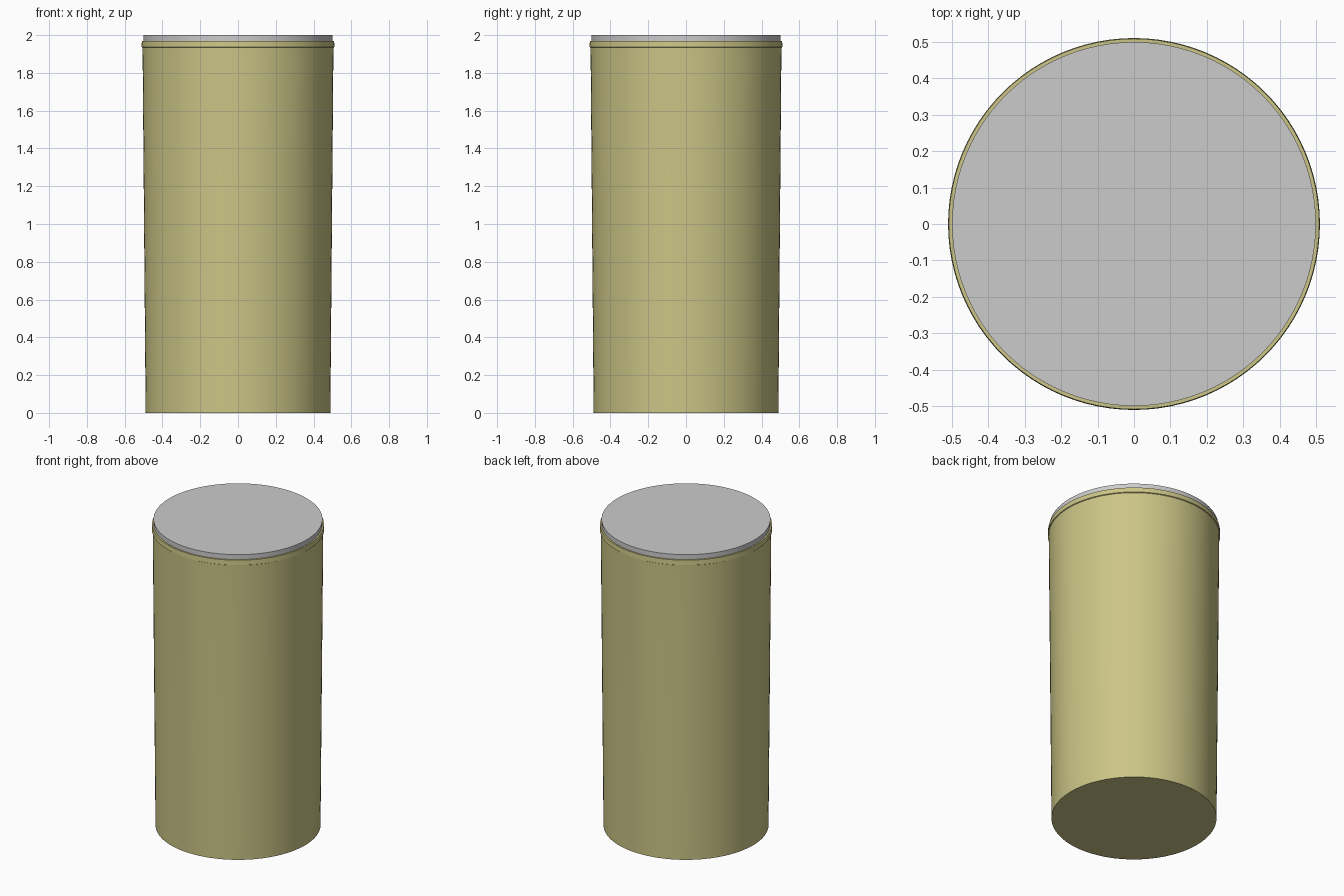
import bpy, bmesh
from math import radians, sin, cos, pi

if "Cube" in bpy.data.objects:
    bpy.data.objects.remove(bpy.data.objects["Cube"])

SEGMENTS = 96


def lathe(name, profile, color=None):
    """Revolve (radius, z) points about z; open ends are capped flat."""
    bm = bmesh.new()
    rings = [[bm.verts.new((r * cos(2 * pi * i / SEGMENTS),
                            r * sin(2 * pi * i / SEGMENTS), z))
              for i in range(SEGMENTS)] for r, z in profile]
    for low, high in zip(rings, rings[1:]):
        for i in range(SEGMENTS):
            j = (i + 1) % SEGMENTS
            bm.faces.new((low[i], low[j], high[j], high[i]))
    bm.faces.new(rings[0][::-1])
    bm.faces.new(rings[-1])
    mesh = bpy.data.meshes.new(name)
    bm.to_mesh(mesh)
    bm.free()
    obj = bpy.data.objects.new(name, mesh)
    bpy.context.collection.objects.link(obj)
    if color:
        mat = bpy.data.materials.new(name + "_paint")
        mat.diffuse_color = color
        mat.use_nodes = True
        mat.node_tree.nodes["Principled BSDF"].inputs["Base Color"].default_value = mat.diffuse_color
        mesh.materials.append(mat)
    bpy.ops.object.select_all(action='DESELECT')
    obj.select_set(True)
    bpy.context.view_layer.objects.active = obj
    bpy.ops.object.shade_smooth_by_angle(angle=radians(35))
    return obj


# Tapered can body with a slightly flared rim around the top
lathe("can_body", [(0.489, 0), (0.505, 1.90), (0.506, 1.934), (0.511, 1.937),
                   (0.509, 1.968), (0.497, 1.968), (0.497, 1.95)],
      (0.60, 0.56, 0.24, 1))

# Grey lid standing just above the rim
lathe("lid", [(0.5, 1.955), (0.5, 2.0)])
